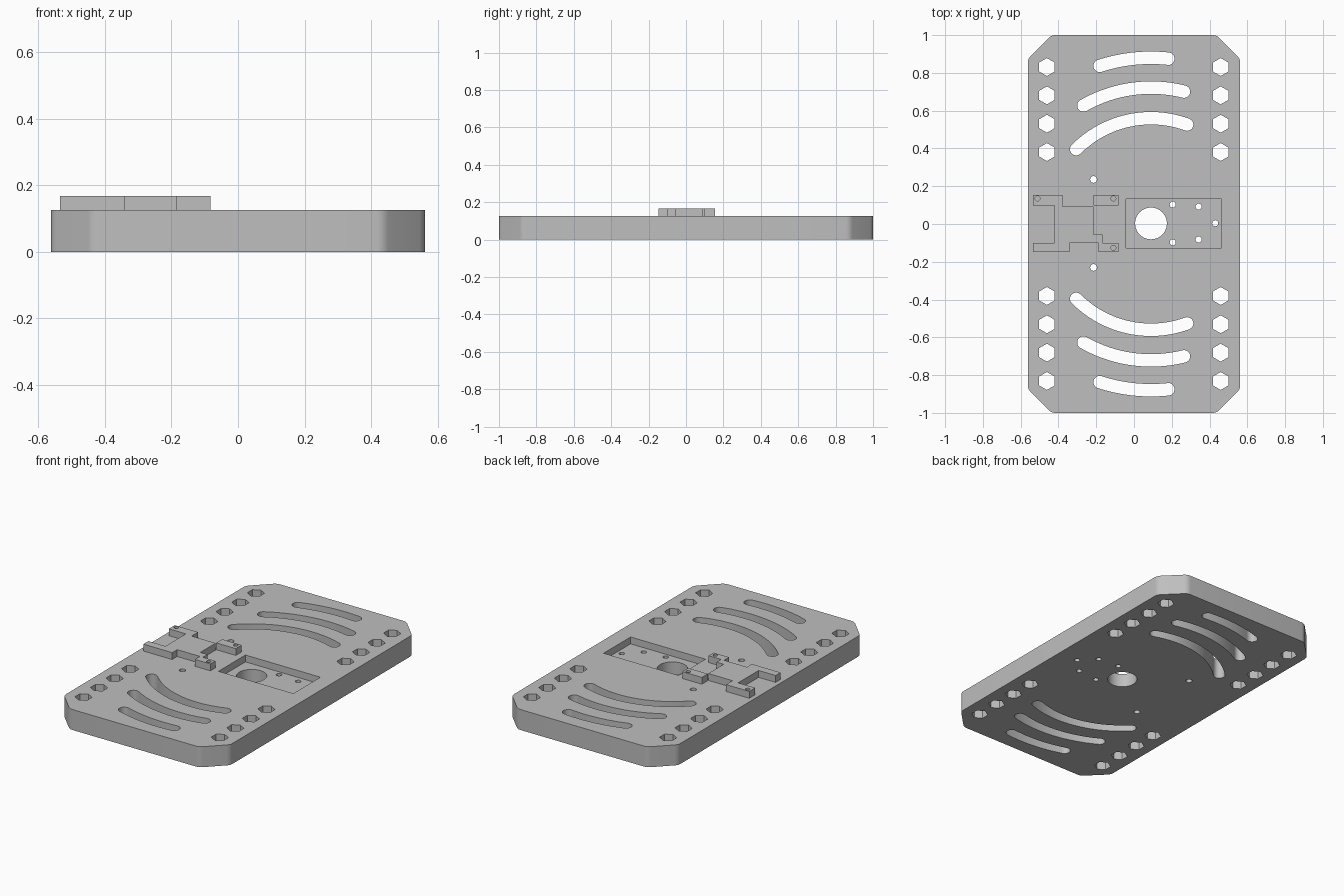
import bpy, bmesh, math
from mathutils import Vector

if "Cube" in bpy.data.objects:
    bpy.data.objects.remove(bpy.data.objects["Cube"])

CX = 0.09                      # pivot of the arc slots and main bore
TOP, CLIP_TOP, POCKET_Z = 0.125, 0.167, 0.083

gray = bpy.data.materials.new("light gray")
gray.diffuse_color = (0.52, 0.52, 0.52, 1)
gray.use_nodes = True
gray.node_tree.nodes["Principled BSDF"].inputs["Base Color"].default_value = gray.diffuse_color


def prism(bm, pts, z0, z1):
    """Extrude a closed 2D outline between two heights."""
    face = bm.faces.new([bm.verts.new((x, y, z0)) for x, y in pts])
    face.normal_update()
    if face.normal.z > 0:
        face.normal_flip()
    out = bmesh.ops.extrude_face_region(bm, geom=[face], use_keep_orig=True)
    top = [v for v in out["geom"] if isinstance(v, bmesh.types.BMVert)]
    bmesh.ops.translate(bm, verts=top, vec=(0, 0, z1 - z0))


def make(name, outlines, z0, z1):
    bm = bmesh.new()
    for pts in outlines:
        prism(bm, pts, z0, z1)
    bmesh.ops.recalc_face_normals(bm, faces=bm.faces)
    me = bpy.data.meshes.new(name)
    bm.to_mesh(me)
    bm.free()
    me.materials.append(gray)
    ob = bpy.data.objects.new(name, me)
    bpy.context.collection.objects.link(ob)
    return ob


def cut(ob, outlines, z0, z1):
    cutter = make("cutter", outlines, z0, z1)
    cutter.hide_render = True
    mod = ob.modifiers.new("cut", 'BOOLEAN')
    mod.operation, mod.solver, mod.object = 'DIFFERENCE', 'EXACT', cutter
    bpy.context.view_layer.objects.active = ob
    bpy.ops.object.modifier_apply(modifier=mod.name)
    bpy.data.objects.remove(cutter)


def smooth(ob):
    bpy.ops.object.select_all(action='DESELECT')
    ob.select_set(True)
    bpy.context.view_layer.objects.active = ob
    bpy.ops.object.shade_smooth_by_angle(angle=math.radians(30))


def ring(x, y, r, n, start=0.0):
    return [(x + r * math.cos(start + 2 * math.pi * i / n),
             y + r * math.sin(start + 2 * math.pi * i / n)) for i in range(n)]


def rect(x0, x1, y0, y1):
    return [(x0, y0), (x1, y0), (x1, y1), (x0, y1)]


def arc(x, y, r, a0, a1, n):
    return [(x + r * math.cos(math.radians(a0 + (a1 - a0) * i / n)),
             y + r * math.sin(math.radians(a0 + (a1 - a0) * i / n))) for i in range(n + 1)]


def slot(radius, a0, a1, side, w=0.033):
    """Curved slot with round ends, swept about the pivot."""
    def end(a):
        t = math.radians(a)
        return CX + radius * math.cos(t), radius * math.sin(t)
    pts = arc(CX, 0, radius + w, a0, a1, 28)
    pts += arc(*end(a1), w, a1, a1 + 180, 10)[1:-1]
    pts += arc(CX, 0, radius - w, a1, a0, 28)
    pts += arc(*end(a0), w, a0 + 180, a0 + 360, 10)[1:-1]
    return [(x, y * side) for x, y in pts]


def rounded(pts, d, n=5):
    """Soften every corner with a short quadratic curve."""
    out = []
    for i, p in enumerate(pts):
        p, a, b = Vector(p), Vector(pts[i - 1]), Vector(pts[(i + 1) % len(pts)])
        s, e = p + (a - p).normalized() * d, p + (b - p).normalized() * d
        for k in range(n + 1):
            t = k / n
            out.append(tuple(s * (1 - t) ** 2 + p * 2 * t * (1 - t) + e * t * t))
    return out


# Base plate with softened chamfered corners
X, C = 0.562, 0.125
plate = make("base_plate", [rounded([
    (-X + C, -1), (X - C, -1), (X, -1 + C), (X, 1 - C),
    (X - C, 1), (-X + C, 1), (-X, 1 - C), (-X, -1 + C)], 0.022)], 0, TOP)

# Rectangular pocket
cut(plate, [rect(-0.043, 0.463, -0.127, 0.133)], POCKET_Z, 0.3)

# Through holes: arc slots, hexagons, bore and screw holes
holes = [ring(CX, 0.003, 0.084, 48)]
for side in (1, -1):
    for radius, a0, a1 in ((0.56, 70, 135), (0.722, 76, 119.7), (0.88, 84, 108)):
        holes.append(slot(radius, a0, a1, side))
    for i in range(4):
        for x in (-0.461, 0.459):
            holes.append(ring(x, side * (0.381 + 0.15 * i), 0.0475, 6, math.pi / 6))
    holes.append(ring(-0.214, 0.003 + side * 0.233, 0.018, 20))
    holes.append(ring(0.205, 0.003 + side * 0.1, 0.016, 20))
    holes.append(ring(0.342, 0.005 + side * 0.087, 0.016, 20))
holes.append(ring(0.43, 0.004, 0.016, 20))
cut(plate, holes, -0.1, 0.3)
smooth(plate)

# Raised bracket: stepped outline, plus the tab at its back corner
bracket = make("raised_bracket", [[
    (-0.535, 0.154), (-0.378, 0.154), (-0.378, 0.092), (-0.215, 0.092),
    (-0.215, -0.056), (-0.167, -0.056), (-0.167, -0.1), (-0.083, -0.1),
    (-0.083, -0.148), (-0.187, -0.148), (-0.187, -0.1), (-0.341, -0.1),
    (-0.341, -0.148), (-0.535, -0.148), (-0.535, -0.1), (-0.42, -0.1),
    (-0.42, 0.097), (-0.535, 0.097)]], TOP, CLIP_TOP)
cut(bracket, [ring(-0.511, 0.135, 0.013, 20), ring(-0.109, -0.126, 0.013, 20)], 0.1, 0.3)
smooth(bracket)

tab = make("bracket_tab", [rect(-0.215, -0.083, 0.097, 0.154)], TOP, CLIP_TOP)
cut(tab, [ring(-0.109, 0.135, 0.013, 20)], 0.1, 0.3)
smooth(tab)
